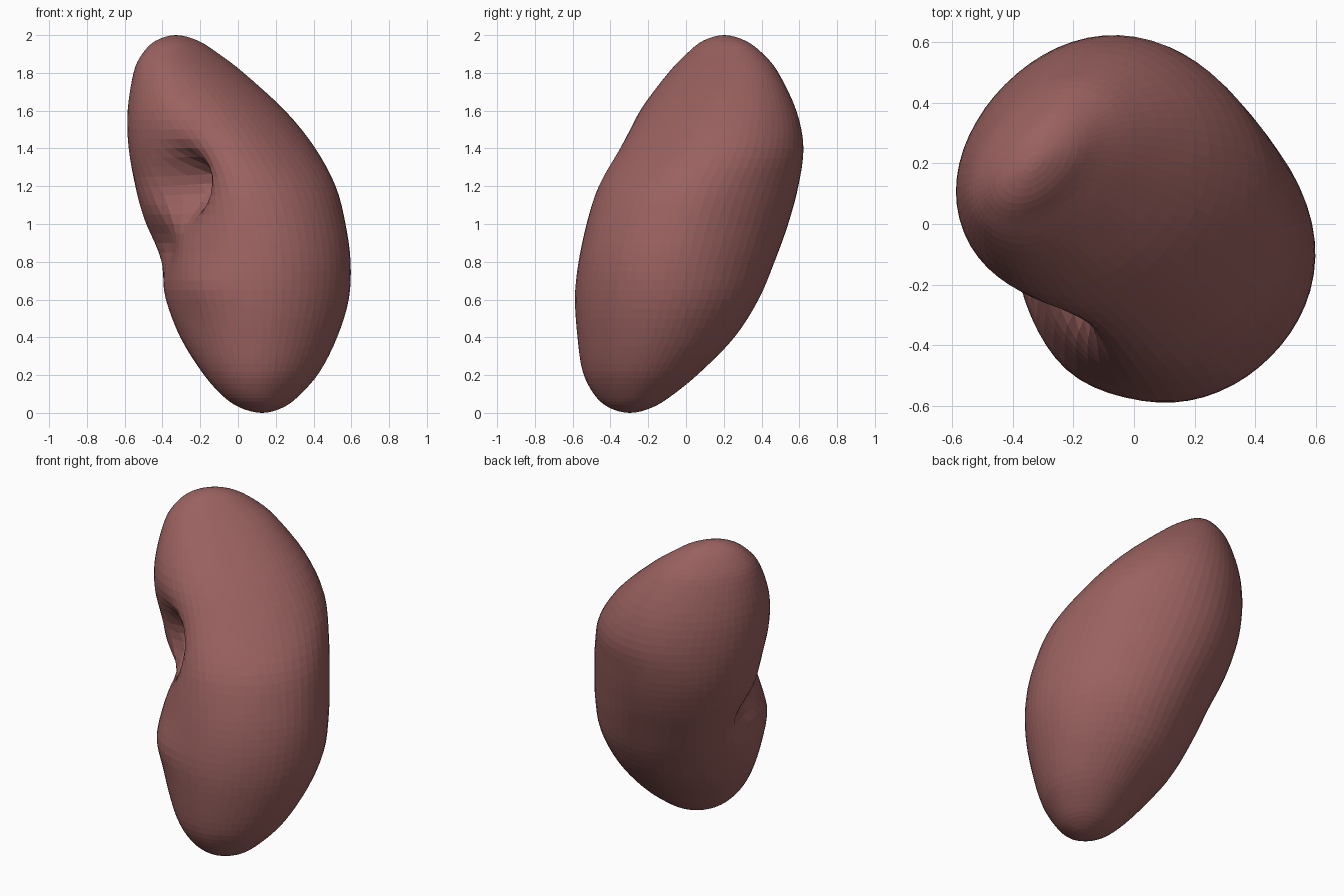
import bpy, bmesh, math

if "Cube" in bpy.data.objects:
    bpy.data.objects.remove(bpy.data.objects["Cube"])

SEGS, SUB = 60, 4
R2 = math.sqrt(0.5)

# Horizontal sections: z, centre along u (outer edge), centre along v (lean), radius u, radius v
sections = [
    (0.00, -0.12, -0.30, 0.00, 0.00),
    (0.03, -0.12, -0.295, 0.12, 0.11),
    (0.10, -0.11, -0.28, 0.22, 0.195),
    (0.22, -0.08, -0.25, 0.32, 0.295),
    (0.40, -0.035, -0.19, 0.41, 0.405),
    (0.60, 0.00, -0.143, 0.47, 0.482),
    (0.80, 0.02, -0.09, 0.485, 0.53),
    (1.00, 0.03, -0.02, 0.49, 0.555),
    (1.20, 0.035, 0.055, 0.495, 0.545),
    (1.40, 0.03, 0.15, 0.495, 0.475),
    (1.60, 0.00, 0.237, 0.44, 0.375),
    (1.80, -0.045, 0.325, 0.33, 0.235),
    (1.90, -0.07, 0.36, 0.24, 0.15),
    (1.97, -0.085, 0.372, 0.135, 0.08),
    (2.00, -0.09, 0.375, 0.00, 0.00),
]


def catmull(p0, p1, p2, p3, t):
    return [0.5 * (2 * b + (c - a) * t + (2 * a - 5 * b + 4 * c - d) * t * t
                   + (3 * b - a - 3 * c + d) * t ** 3)
            for a, b, c, d in zip(p0, p1, p2, p3)]


def gauss(v, z, v0, z0, sv, sz):
    return math.exp(-((v - v0) / sv) ** 2 - ((z - z0) / sz) ** 2)


def hilum(u, v, z, side):
    """Broad dent, deep pocket, back notch and front lip on the inner side."""
    broad = gauss(v, z, 0.02, 1.2, 0.22, 0.24) * side
    pocket = gauss(v, z, 0.04, 1.2, 0.10, 0.13) * side
    notch = gauss(v, z, 0.23, 0.88, 0.17, 0.15) * side
    front_lip = gauss(v, z, -0.20, 0.68, 0.20, 0.13) * side
    return (u + 0.15 * broad + 0.20 * pocket + 0.11 * notch - 0.03 * front_lip,
            v - 0.08 * pocket, z + 0.02 * pocket)


def flip(s):
    return (s[0], s[1], s[2], -s[3], -s[4])


# Interpolated rings between the two poles
ext = [flip(sections[1])] + sections + [flip(sections[-2])]
rings = []
for i in range(1, len(ext) - 2):
    for k in range(SUB):
        rings.append(catmull(*ext[i - 1:i + 3], k / SUB))
rings = rings[1:]

bm = bmesh.new()


def add(u, v, z):
    return bm.verts.new(((u - v) * R2, (u + v) * R2, z))


# Kidney body
bottom = add(sections[0][1], sections[0][2], 0)
top = add(sections[-1][1], sections[-1][2], 2)
loops = []
for z, cu, cv, a, b in rings:
    row = []
    for j in range(SEGS):
        ang = 2 * math.pi * j / SEGS
        side = min(1.0, max(0.0, -1.5 * math.cos(ang)))
        # slightly fuller than an ellipse on the diagonals
        full = 1 + 0.02 * math.sin(2 * ang) ** 2
        row.append(add(*hilum(cu + a * full * math.cos(ang),
                              cv + b * full * math.sin(ang), z, side)))
    loops.append(row)
for j in range(SEGS):
    n = (j + 1) % SEGS
    bm.faces.new((bottom, loops[0][n], loops[0][j]))
    bm.faces.new((top, loops[-1][j], loops[-1][n]))
    for lo, hi in zip(loops, loops[1:]):
        bm.faces.new((lo[j], lo[n], hi[n], hi[j]))
bmesh.ops.recalc_face_normals(bm, faces=bm.faces)

mesh = bpy.data.meshes.new("kidney")
bm.to_mesh(mesh)
bm.free()
kidney = bpy.data.objects.new("kidney", mesh)
bpy.context.collection.objects.link(kidney)

mat = bpy.data.materials.new("dark_red_tissue")
mat.diffuse_color = (0.32, 0.12, 0.115, 1)
mat.use_nodes = True
mat.node_tree.nodes["Principled BSDF"].inputs["Base Color"].default_value = mat.diffuse_color
mesh.materials.append(mat)
